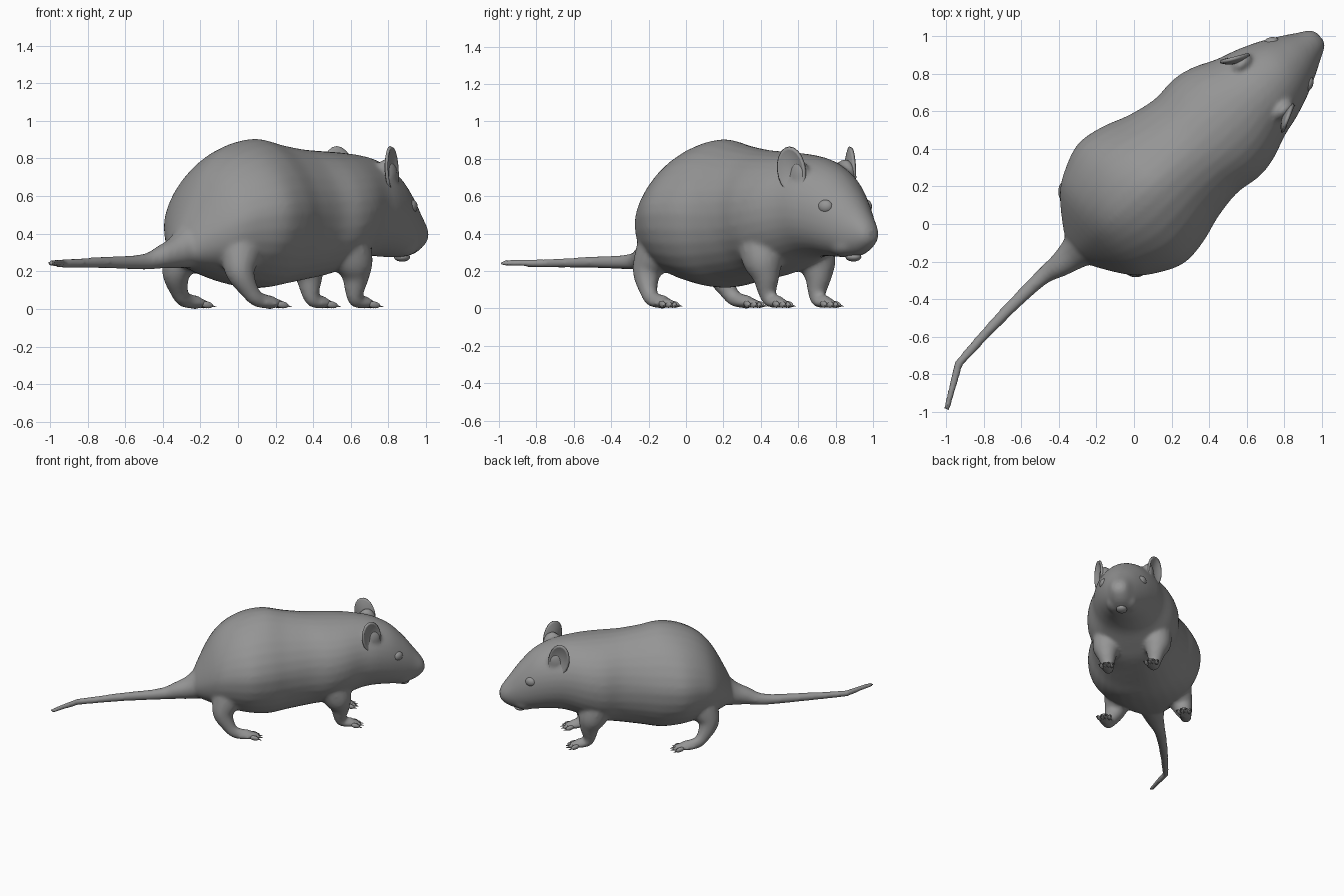
import bpy, bmesh, math
from mathutils import Vector, Matrix

if "Cube" in bpy.data.objects:
    bpy.data.objects.remove(bpy.data.objects["Cube"])

# Animal frame: local x = forward, y = left; turned 41.5 degrees on the grid
PLACE = Matrix.Translation((-0.015, 0.11, 0)) @ Matrix.Rotation(math.radians(41.5), 4, 'Z')
FUR = bpy.data.materials.new("dark_grey")
FUR.diffuse_color = (0.3, 0.3, 0.3, 1)
FUR.use_nodes = True
FUR.node_tree.nodes["Principled BSDF"].inputs["Base Color"].default_value = FUR.diffuse_color


def resample(pts, n=4):
    """Catmull-Rom through the rows of a table."""
    rows = [Vector(p) for p in pts]
    out = []
    for i in range(len(rows) - 1):
        p0, p1 = rows[max(i - 1, 0)], rows[i]
        p2, p3 = rows[i + 1], rows[min(i + 2, len(rows) - 1)]
        for k in range(n):
            t = k / n
            out.append(0.5 * (2 * p1 + (p2 - p0) * t + (2 * p0 - 5 * p1 + 4 * p2 - p3) * t * t
                              + (3 * p1 - p0 - 3 * p2 + p3) * t ** 3))
    return out + [rows[-1]]


def loft(bm, rings):
    loops = [[bm.verts.new(p) for p in r] for r in rings]
    n = len(loops[0])
    for a, b in zip(loops, loops[1:]):
        for i in range(n):
            bm.faces.new((a[i], a[(i + 1) % n], b[(i + 1) % n], b[i]))
    bm.faces.new(loops[0][::-1])
    bm.faces.new(loops[-1])


def tube(bm, path, sides=16):
    """Swept limb; rows are (x, y, z, radius)."""
    rows = resample(path)
    rings = []
    for i, r in enumerate(rows):
        t = (rows[min(i + 1, len(rows) - 1)].xyz - rows[max(i - 1, 0)].xyz).normalized()
        side = (Vector((0, 1, 0)) - t * t.y).normalized()
        up = t.cross(side)
        rings.append([r.xyz + (side * math.cos(a) + up * math.sin(a)) * r.w
                      for a in (2 * math.pi * k / sides for k in range(sides))])
    loft(bm, rings)


def blob(bm, centre, size, turn=0.0, pitch=0.0):
    m = (Matrix.Translation(centre) @ Matrix.Rotation(turn, 4, 'Z')
         @ Matrix.Rotation(pitch, 4, 'Y') @ Matrix.Diagonal((*size, 1)))
    bmesh.ops.create_uvsphere(bm, u_segments=16, v_segments=10, radius=1, matrix=m)


def finish(bm, name):
    bmesh.ops.recalc_face_normals(bm, faces=bm.faces)
    me = bpy.data.meshes.new(name)
    bm.to_mesh(me)
    bm.free()
    for p in me.polygons:
        p.use_smooth = True
    me.materials.append(FUR)
    ob = bpy.data.objects.new(name, me)
    ob.matrix_world = PLACE
    bpy.context.collection.objects.link(ob)
    return ob


# Trunk and head: (forward, half width, bottom z, top z)
trunk = [(-0.40, .05, .27, .37), (-0.365, .13, .24, .47), (-0.25, .29, .20, .69),
         (-0.14, .37, .165, .81), (0.0, .425, .13, .88), (0.15, .408, .11, .905),
         (0.30, .36, .13, .875), (0.46, .332, .155, .85), (0.60, .345, .18, .84),
         (0.72, .325, .22, .833), (0.85, .272, .265, .82), (0.96, .24, .28, .795),
         (1.08, .193, .275, .735), (1.18, .142, .275, .64), (1.26, .095, .295, .54),
         (1.32, .06, .335, .46), (1.34, .03, .365, .42)]
bm = bmesh.new()
rings = []
for x, w, lo, hi in resample(trunk):
    ring = []
    ridge = 1.0 + .18 * min(max((.5 - x) / .3, 0), 1)   # haunches narrow towards the spine
    for k in range(32):
        c, s = math.cos(k * math.pi / 16), math.sin(k * math.pi / 16)
        e = ridge if s > 0 else .94
        ring.append((x, w * math.copysign(abs(c) ** e, c),
                     (lo + hi) / 2 + (hi - lo) / 2 * math.copysign(abs(s) ** e, s)))
    rings.append(ring)
loft(bm, rings)

# Tail
tube(bm, [(-.22, 0, .38, .16), (-.38, 0, .31, .098), (-.50, .005, .28, .066), (-.63, .02, .25, .043),
          (-.92, .005, .247, .032), (-1.24, -.03, .242, .024), (-1.28, -.05, .242, .023),
          (-1.463, -.172, .242, .018)])

for m in (1, -1):
    # Hind leg and foot
    tube(bm, [(-.12, m * .19, .38, .14), (-.17, m * .232, .27, .105), (-.19, m * .258, .19, .077),
              (-.15, m * .283, .10, .05), (-.10, m * .295, .05, .042), (0, m * .30, .034, .036)])
    blob(bm, (-.02, m * .303, .03), (.10, .05, .027))
    # Front leg and foot
    tube(bm, [(.62, m * .17, .38, .13), (.67, m * .19, .25, .108), (.69, m * .186, .17, .074),
              (.69, m * .178, .09, .05), (.71, m * .172, .045, .04), (.78, m * .17, .034, .034)])
    blob(bm, (.76, m * .17, .03), (.08, .05, .027))
    # Cheek and ear root
    blob(bm, (1.15, m * .05, .345), (.10, .07, .066))
    blob(bm, (.93, m * .165, .71), (.07, .045, .09))

body = finish(bm, "body")
rm = body.modifiers.new("merge", 'REMESH')
rm.mode = 'VOXEL'
rm.voxel_size = 0.013
rm.use_smooth_shade = True
sm = body.modifiers.new("soften", 'SMOOTH')
sm.factor = 0.5
sm.iterations = 9

for m, tag in ((1, "left"), (-1, "right")):
    # Toes with claws
    for fx, fy, kind in ((.052, .303, "hind"), (.82, .17, "front")):
        bm = bmesh.new()
        for k in range(4):
            off = (k - 1.5)
            a = off * .22
            x, y = fx - abs(off) * .014, m * fy + off * .027
            blob(bm, (x, y, .022), (.036, .014, .018), a, .15)
            claw = (Matrix.Translation((x + .04 * math.cos(a), y + .04 * math.sin(a), .013))
                    @ Matrix.Rotation(a, 4, 'Z') @ Matrix.Rotation(math.radians(100), 4, 'Y'))
            bmesh.ops.create_cone(bm, cap_ends=True, segments=6, radius1=.008, radius2=.001,
                                  depth=.03, matrix=claw)
        finish(bm, f"{tag}_{kind}_toes")

    # Cupped ear, flared out at the rear
    bm = bmesh.new()
    along = Vector((.89, -m * .45, 0))
    up = Vector((-.10, m * .04, 1)).normalized()
    out = Vector((.45, m * .89, 0))
    centre = Vector((.925, m * .215, .738))
    hub = bm.verts.new(centre - out * .025)
    prev = None
    for r in (.35, .65, .88, 1):
        ring = []
        for k in range(20):
            a = k * math.pi / 10
            ring.append(bm.verts.new(centre + along * .08 * r * math.cos(a)
                                     + up * .126 * r * math.sin(a) - out * .025 * (1 - r * r)))
        for k in range(20):
            j = (k + 1) % 20
            bm.faces.new((hub, ring[k], ring[j]) if prev is None
                         else (prev[k], ring[k], ring[j], prev[j]))
        prev = ring
    ear = finish(bm, f"{tag}_ear")
    th = ear.modifiers.new("thickness", 'SOLIDIFY')
    th.thickness = .016
    th.offset = 0

    # Eye
    bm = bmesh.new()
    blob(bm, (1.125, m * .147, .545), (.042, .028, .036), -m * .5)
    finish(bm, f"{tag}_eye")

# Lower lip and nose tip
bm = bmesh.new()
blob(bm, (1.185, 0, .275), (.045, .04, .024))
finish(bm, "lower_lip")
bm = bmesh.new()
blob(bm, (1.312, 0, .41), (.028, .035, .032))
finish(bm, "nose")
